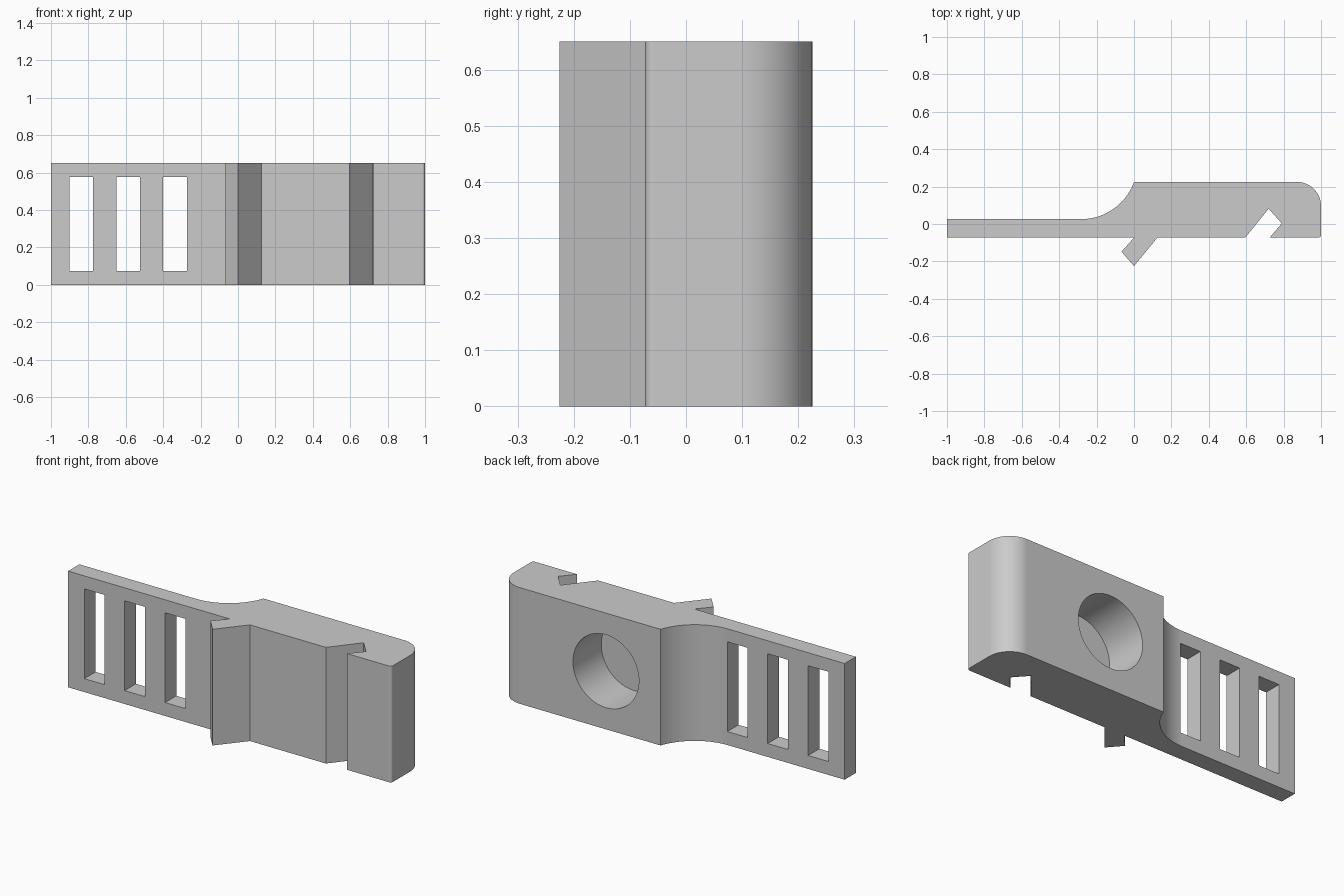
import bpy, bmesh, math
from mathutils import Matrix

cube = bpy.data.objects.get("Cube")
if cube:
    bpy.data.objects.remove(cube, do_unlink=True)

HEIGHT = 0.65
FRONT, PLATE_BACK, BLOCK_BACK = -0.073, 0.026, 0.225

grey = bpy.data.materials.new("light grey plastic")
grey.use_nodes = True
grey.diffuse_color = (0.6, 0.6, 0.6, 1)
grey.node_tree.nodes["Principled BSDF"].inputs["Base Color"].default_value = (0.6, 0.6, 0.6, 1)


def make_object(name, bm):
    bmesh.ops.recalc_face_normals(bm, faces=bm.faces)
    mesh = bpy.data.meshes.new(name)
    bm.to_mesh(mesh)
    bm.free()
    mesh.materials.append(grey)
    obj = bpy.data.objects.new(name, mesh)
    bpy.context.collection.objects.link(obj)
    return obj


def arc(cx, cy, radius, start, end, steps):
    angles = [math.radians(start + (end - start) * i / steps) for i in range(steps + 1)]
    return [(cx + radius * math.cos(a), cy + radius * math.sin(a)) for a in angles]


def box(name, x0, x1, y0, y1, z0, z1):
    bm = bmesh.new()
    size = Matrix.Diagonal((x1 - x0, y1 - y0, z1 - z0, 1))
    place = Matrix.Translation(((x0 + x1) / 2, (y0 + y1) / 2, (z0 + z1) / 2))
    bmesh.ops.create_cube(bm, size=1, matrix=place @ size)
    return make_object(name, bm)


# Clip outline seen from above: plate, swept shoulder, block, catch notch, hook
sweep = 0.3
rise = BLOCK_BACK - PLATE_BACK
run = math.sqrt(2 * sweep * rise - rise ** 2)
sweep_end = math.degrees(math.atan2(rise - sweep, run))
corner, small = 0.13, 0.015
outline = [(-1, FRONT), (-1, PLATE_BACK)]
outline += arc(-run, PLATE_BACK + sweep, sweep, -90, sweep_end, 20)
outline += arc(1 - corner, BLOCK_BACK - corner, corner, 90, 0, 20)
outline += arc(1 - small, FRONT + small, small, 0, -90, 6)
outline += [(0.725, FRONT), (0.79, 0.003), (0.72, 0.082), (0.595, FRONT)]
outline += [(0.125, FRONT), (0, -0.225), (-0.067, -0.148), (0, FRONT)]

bm = bmesh.new()
base = bm.faces.new([bm.verts.new((x, y, 0)) for x, y in outline])
extruded = bmesh.ops.extrude_face_region(bm, geom=[base])["geom"]
bmesh.ops.translate(bm, vec=(0, 0, HEIGHT),
                    verts=[v for v in extruded if isinstance(v, bmesh.types.BMVert)])
clip = make_object("clip_body", bm)

# Three through slots in the plate
cutters = []
for i in range(3):
    x = -0.9 + 0.25 * i
    cutters.append(box("slot_cutter", x, x + 0.126, -0.2, 0.2, 0.075, 0.577))

# Round blind pocket in the back of the block
pocket_floor = -0.025
depth = 0.6
bm = bmesh.new()
bmesh.ops.create_cone(bm, cap_ends=True, segments=64, radius1=0.204, radius2=0.204, depth=depth,
                      matrix=Matrix.Translation((0.338, pocket_floor + depth / 2, HEIGHT / 2))
                      @ Matrix.Rotation(math.pi / 2, 4, "X"))
cutters.append(make_object("pocket_cutter", bm))

# Cut the openings, then drop the cutters
bpy.ops.object.select_all(action="DESELECT")
bpy.context.view_layer.objects.active = clip
clip.select_set(True)
for cutter in cutters:
    cutter.hide_render = True
    mod = clip.modifiers.new("cut", "BOOLEAN")
    mod.operation = "DIFFERENCE"
    mod.solver = "EXACT"
    mod.object = cutter
    bpy.ops.object.modifier_apply(modifier=mod.name)
    bpy.data.objects.remove(cutter, do_unlink=True)

# Smooth curved walls, crisp edges
bpy.ops.object.shade_smooth_by_angle(angle=math.radians(30))
weighted = clip.modifiers.new("flat face normals", "WEIGHTED_NORMAL")
weighted.keep_sharp = True
